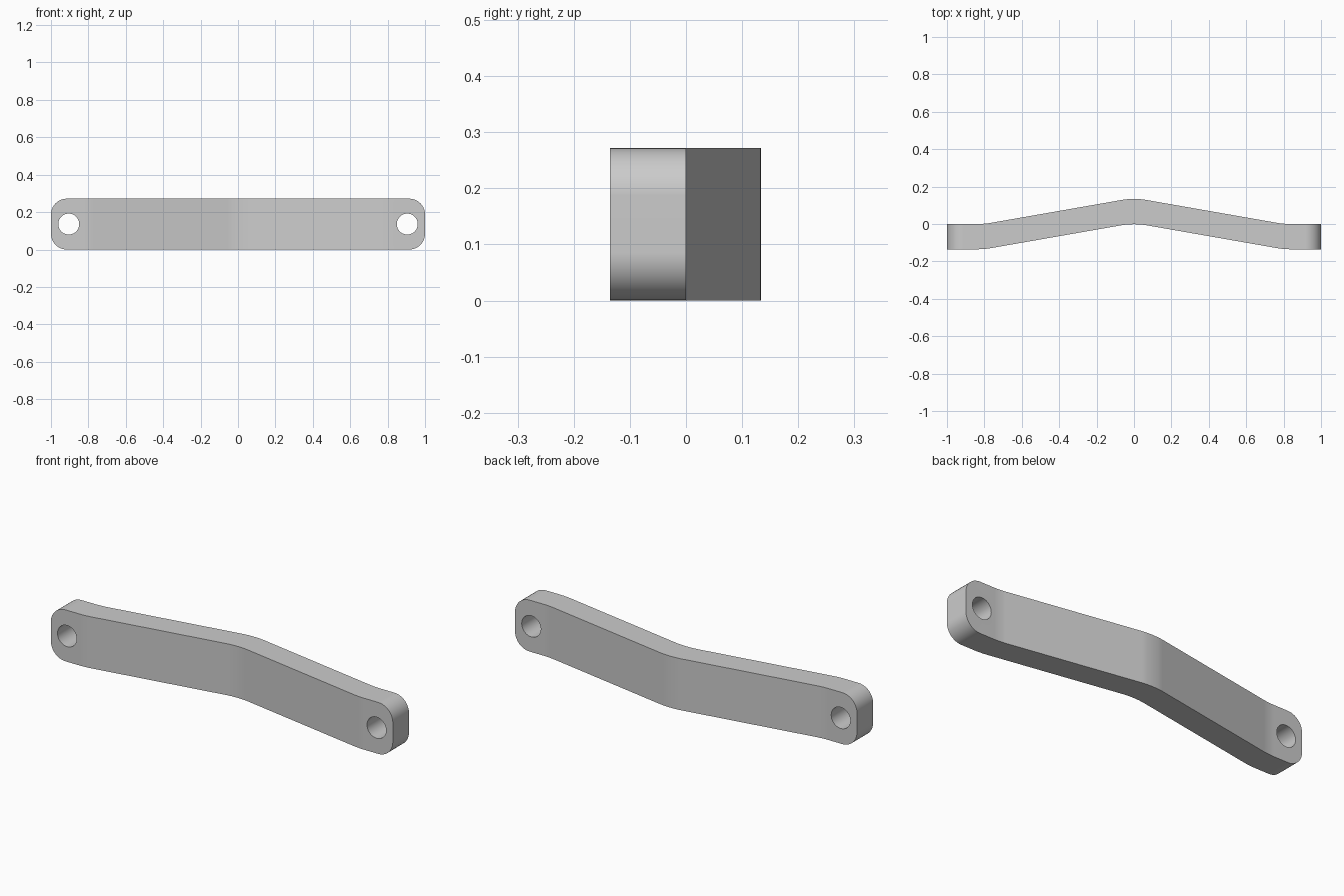
import bpy
import bmesh
from math import pi

cube = bpy.data.objects.get("Cube")
if cube:
    bpy.data.objects.remove(cube, do_unlink=True)

HEIGHT, THICK = 0.272, 0.135
HOLE_X, HOLE_R = 0.905, 0.056

grey = bpy.data.materials.new("plain grey")
grey.use_nodes = True
grey.diffuse_color = (0.6, 0.6, 0.6, 1)
grey.node_tree.nodes["Principled BSDF"].inputs["Base Color"].default_value = (0.6, 0.6, 0.6, 1)

# Bent bar: plan outline raised to full height
path = [(-1, 0), (-0.8, 0), (0, 0.14), (0.8, 0), (1, 0)]
bm = bmesh.new()
outline = [(x, y - THICK) for x, y in path] + path[::-1]
face = bm.faces.new([bm.verts.new((x, y, 0)) for x, y in outline])
raised = bmesh.ops.extrude_face_region(bm, geom=[face])["geom"]
bmesh.ops.translate(bm, vec=(0, 0, HEIGHT),
                    verts=[g for g in raised if isinstance(g, bmesh.types.BMVert)])
bmesh.ops.recalc_face_normals(bm, faces=bm.faces)


def round_edges(test, radius, segments):
    """Bevel every edge whose direction and midpoint pass the test."""
    edges = []
    for e in bm.edges:
        a, b = e.verts
        if test(b.co - a.co, (a.co + b.co) / 2):
            edges.append(e)
    bmesh.ops.bevel(bm, geom=edges, offset=radius, offset_type='OFFSET',
                    segments=segments, profile=0.5, affect='EDGES')


# Soft bends, then rounded end corners
round_edges(lambda d, m: abs(d.z) > 0.1 and abs(m.x) < 0.1, 0.06, 4)
round_edges(lambda d, m: abs(d.z) > 0.1 and 0.7 < abs(m.x) < 0.9, 0.03, 3)
round_edges(lambda d, m: abs(d.y) > 0.1 and abs(m.x) > 0.99, 0.085, 10)

mesh = bpy.data.meshes.new("bent_bar")
bm.to_mesh(mesh)
bm.free()
bar = bpy.data.objects.new("bent_bar", mesh)
bpy.context.collection.objects.link(bar)
mesh.materials.append(grey)

# Bolt hole through each end
for side in (-1, 1):
    bpy.ops.mesh.primitive_cylinder_add(
        vertices=40, radius=HOLE_R, depth=0.5,
        location=(side * HOLE_X, 0, HEIGHT / 2), rotation=(pi / 2, 0, 0))
    cutter = bpy.context.object
    cutter.name = "hole_cutter"
    cutter.hide_render = True
    cutter.data.materials.append(grey)
    cut = bar.modifiers.new("bolt_hole", 'BOOLEAN')
    cut.operation = 'DIFFERENCE'
    cut.solver = 'EXACT'
    cut.object = cutter
    bpy.context.view_layer.objects.active = bar
    bpy.ops.object.modifier_apply(modifier=cut.name)
    bpy.data.objects.remove(cutter, do_unlink=True)

# Smooth curves with crisp outer edges
bpy.ops.object.select_all(action='DESELECT')
bar.select_set(True)
bpy.context.view_layer.objects.active = bar
bpy.ops.object.shade_smooth_by_angle(angle=pi / 6)
weighted = bar.modifiers.new("even_shading", 'WEIGHTED_NORMAL')
weighted.keep_sharp = True
